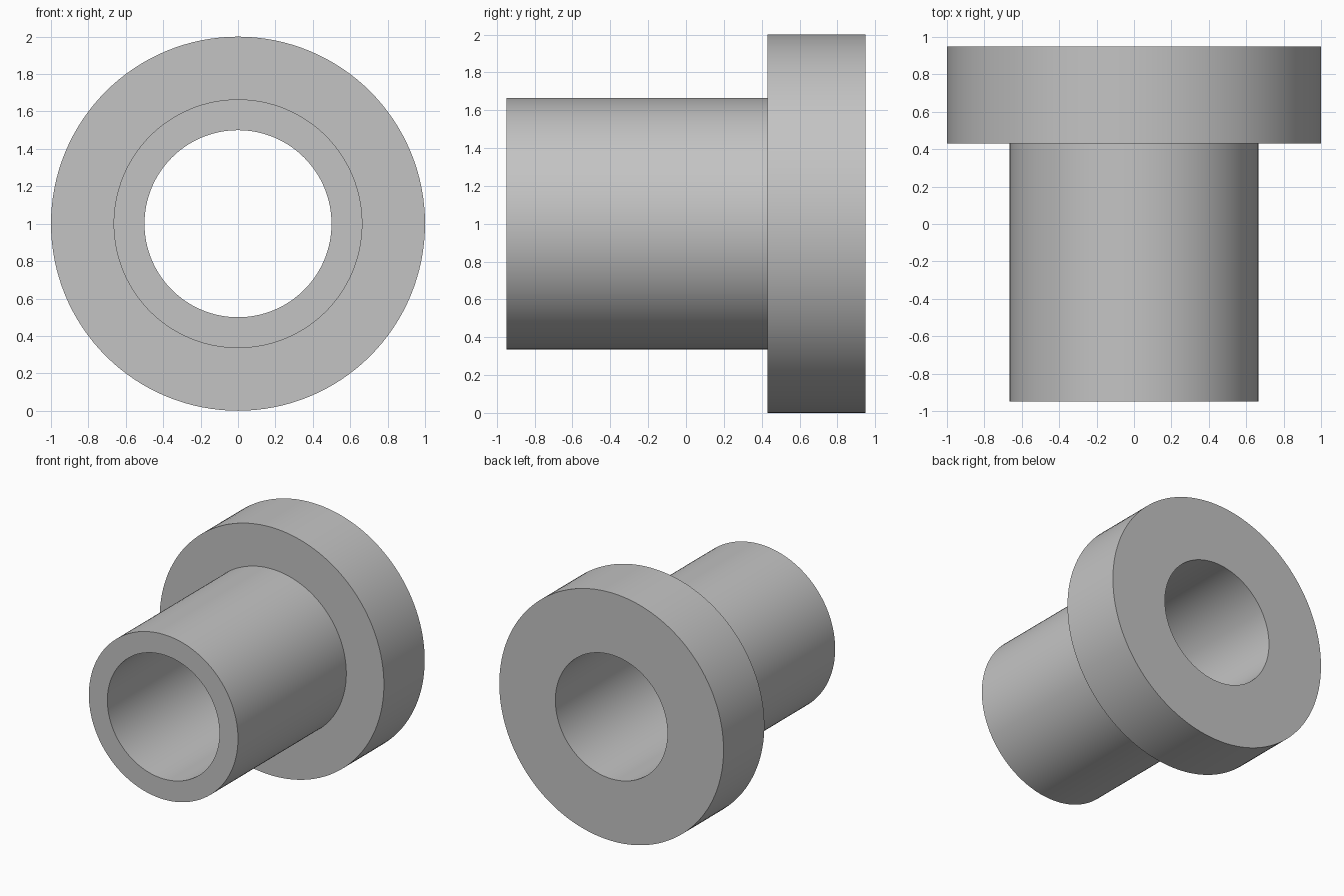
import bpy
import bmesh
import math

SEGMENTS = 128

cube = bpy.data.objects.get("Cube")
if cube:
    bpy.data.objects.remove(cube, do_unlink=True)

# Single plain grey
grey = bpy.data.materials.new("plain grey")
grey.use_nodes = True
colour = (0.55, 0.55, 0.55, 1)
grey.diffuse_color = colour
grey.node_tree.nodes["Principled BSDF"].inputs["Base Color"].default_value = colour

# Closed half-section of the bushing as (radius, y): bore, flange, sleeve
BORE, SLEEVE, FLANGE = 0.5, 0.665, 1.0
FRONT, STEP, BACK = -0.95, 0.43, 0.95
profile = [(BORE, FRONT), (SLEEVE, FRONT), (SLEEVE, STEP),
           (FLANGE, STEP), (FLANGE, BACK), (BORE, BACK)]

# Revolve the section around the y axis
bm = bmesh.new()
rings = []
for r, y in profile:
    ring = []
    for i in range(SEGMENTS):
        a = math.tau * i / SEGMENTS
        ring.append(bm.verts.new((r * math.cos(a), y, r * math.sin(a))))
    rings.append(ring)
for k, ring in enumerate(rings):
    other = rings[(k + 1) % len(rings)]
    for i in range(SEGMENTS):
        j = (i + 1) % SEGMENTS
        bm.faces.new((ring[i], ring[j], other[j], other[i]))
bmesh.ops.recalc_face_normals(bm, faces=bm.faces)

mesh = bpy.data.meshes.new("flanged_bushing")
bm.to_mesh(mesh)
bm.free()
mesh.materials.append(grey)

bushing = bpy.data.objects.new("flanged_bushing", mesh)
bushing.location.z = FLANGE
bpy.context.collection.objects.link(bushing)

# Smooth round walls, sharp rims
bpy.ops.object.select_all(action='DESELECT')
bushing.select_set(True)
bpy.context.view_layer.objects.active = bushing
bpy.ops.object.shade_smooth_by_angle(angle=math.radians(30))
